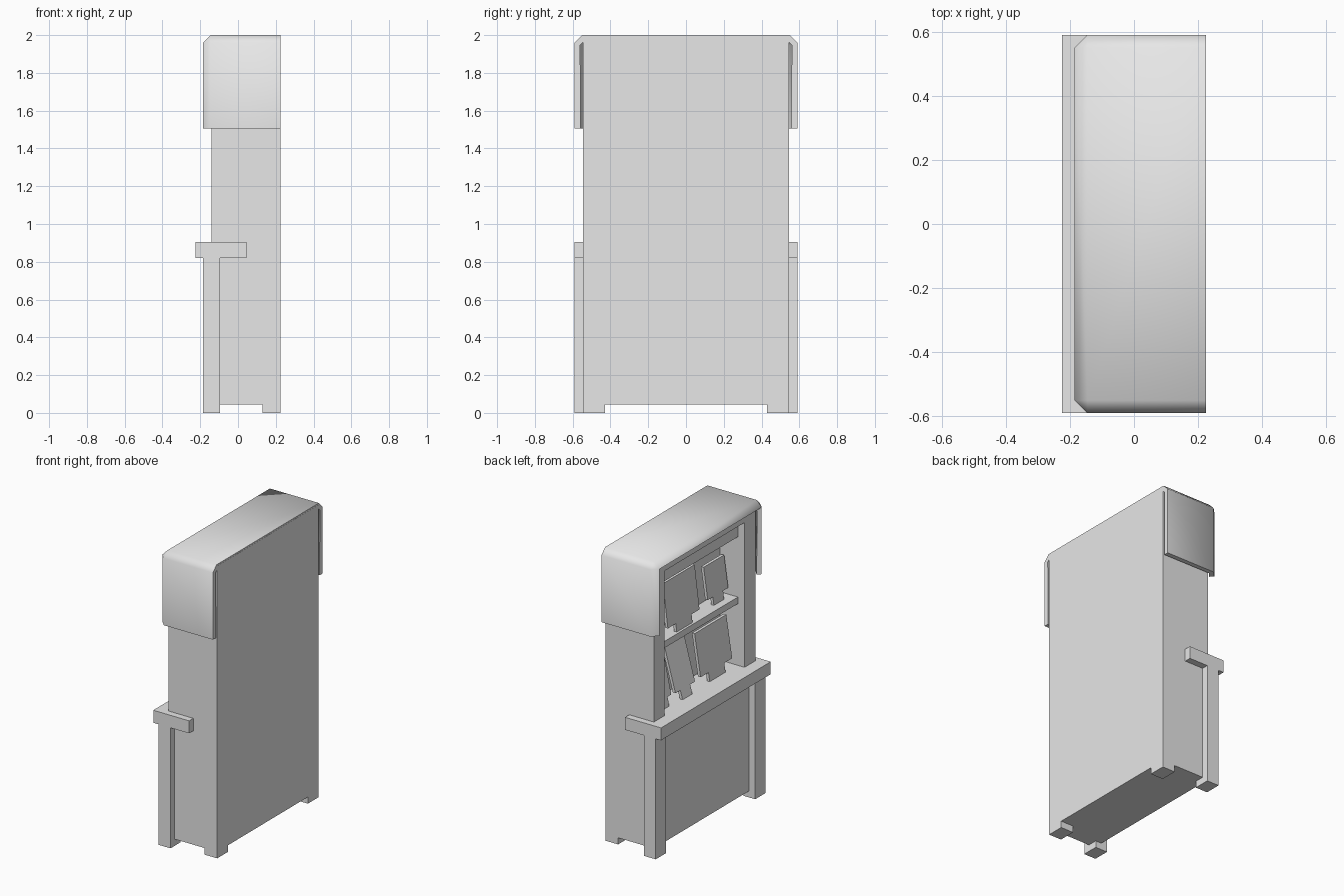
import bpy
import bmesh
from mathutils import Matrix

if "Cube" in bpy.data.objects:
    bpy.data.objects.remove(bpy.data.objects["Cube"], do_unlink=True)

COLOR = (0.8, 0.8, 0.8, 1.0)
grey = bpy.data.materials.new("plain_grey")
grey.use_nodes = True
grey.diffuse_color = COLOR
grey.node_tree.nodes["Principled BSDF"].inputs["Base Color"].default_value = COLOR


def add_object(name, bm):
    bmesh.ops.recalc_face_normals(bm, faces=bm.faces)
    mesh = bpy.data.meshes.new(name)
    bm.to_mesh(mesh)
    bm.free()
    mesh.materials.append(grey)
    obj = bpy.data.objects.new(name, mesh)
    bpy.context.collection.objects.link(obj)
    return obj


def box_mesh(xs, ys, zs):
    bm = bmesh.new()
    bmesh.ops.create_cube(bm, size=1)
    for v in bm.verts:
        for i, span in enumerate((xs, ys, zs)):
            v.co[i] = span[0] if v.co[i] < 0 else span[1]
    return bm


def box(name, xs, ys, zs):
    return add_object(name, box_mesh(xs, ys, zs))


# Cabinet body with a display recess open towards -x
BACK, FRONT, SIDE, INNER = 0.225, -0.14, 0.545, 0.43
body = box("cabinet_body", (FRONT, BACK), (-SIDE, SIDE), (0.045, 1.99))
cutter = box("recess_cutter", (-0.4, 0.045), (-INNER, INNER), (0.86, 1.89))
cutter.hide_render = True
cutter.hide_set(True)
cut = body.modifiers.new("recess", 'BOOLEAN')
cut.operation = 'DIFFERENCE'
cut.solver = 'EXACT'
cut.object = cutter
bpy.context.view_layer.objects.active = body
bpy.ops.object.modifier_apply(modifier=cut.name)
bpy.data.objects.remove(cutter, do_unlink=True)

# Counter, shelf and upper trim
box("counter", (-0.225, 0.045), (-0.59, 0.59), (0.82, 0.905))
box("shelf", (-0.09, 0.05), (-0.435, 0.435), (1.325, 1.37))
box("upper_trim", (-0.09, 0.05), (-0.435, 0.435), (1.78, 1.895))

# Counter legs and back feet on both sides
for side, label in ((1, "left"), (-1, "right")):
    def span(a, b):
        return sorted((a * side, b * side))
    box("counter_leg_" + label, (-0.185, -0.095), span(0.48, 0.59), (0, 0.82))
    box("back_foot_" + label, (0.13, BACK), span(INNER, SIDE), (0, 0.05))

# Canopy: bevelled cover, open at front, back and bottom
bm = box_mesh((-0.185, BACK - 0.001), (-0.59, 0.59), (1.505, 2))
bm.normal_update()


def faces_along(axis, sign):
    return [f for f in bm.faces if f.normal[axis] * sign > 0.99]


keep_sharp = {e for f in faces_along(0, 1) + faces_along(2, -1) for e in f.edges}
bmesh.ops.bevel(bm, geom=[e for e in bm.edges if e not in keep_sharp],
                offset=0.04, segments=1, affect='EDGES')
bm.normal_update()
openings = faces_along(0, 1) + faces_along(0, -1) + faces_along(2, -1)
bmesh.ops.delete(bm, geom=openings, context='FACES')
canopy = add_object("canopy", bm)
shell = canopy.modifiers.new("shell", 'SOLIDIFY')
shell.thickness = 0.032
shell.offset = -1
bpy.ops.object.select_all(action='DESELECT')
canopy.select_set(True)
bpy.context.view_layer.objects.active = canopy
bpy.ops.object.modifier_apply(modifier=shell.name)
bpy.ops.object.shade_smooth_by_angle(angle=1.05)


# Leaning display boards, each with a narrower foot
def board(name, y0, y1, z0, z1, x_foot, x_top):
    step = (y1 - y0) * 0.25
    zs = z0 + 0.065
    outline = [(y0 + step, z0), (y1 - step, z0), (y1 - step, zs), (y1, zs),
               (y1, z1), (y0, z1), (y0, zs), (y0 + step, zs)]
    bm = bmesh.new()
    face = bm.faces.new([bm.verts.new((0, y, z)) for y, z in outline])
    new = bmesh.ops.extrude_face_region(bm, geom=[face])["geom"]
    bmesh.ops.translate(bm, vec=(0.02, 0, 0),
                        verts=[g for g in new if isinstance(g, bmesh.types.BMVert)])
    lean = Matrix.Identity(4)
    lean[0][2] = (x_top - x_foot) / (z1 - z0)
    lean[0][3] = x_foot - lean[0][2] * z0
    bm.transform(lean)
    add_object(name, bm)


board("lower_board_wide", -0.39, -0.05, 0.9, 1.25, -0.085, -0.03)
board("lower_board_narrow", 0.02, 0.23, 0.9, 1.26, -0.1, 0)
board("lower_board_end", 0.26, 0.42, 0.9, 1.25, -0.085, -0.01)
board("upper_board_narrow", -0.41, -0.19, 1.36, 1.64, -0.04, 0)
board("upper_board_wide", -0.05, 0.29, 1.36, 1.72, -0.075, -0.03)
